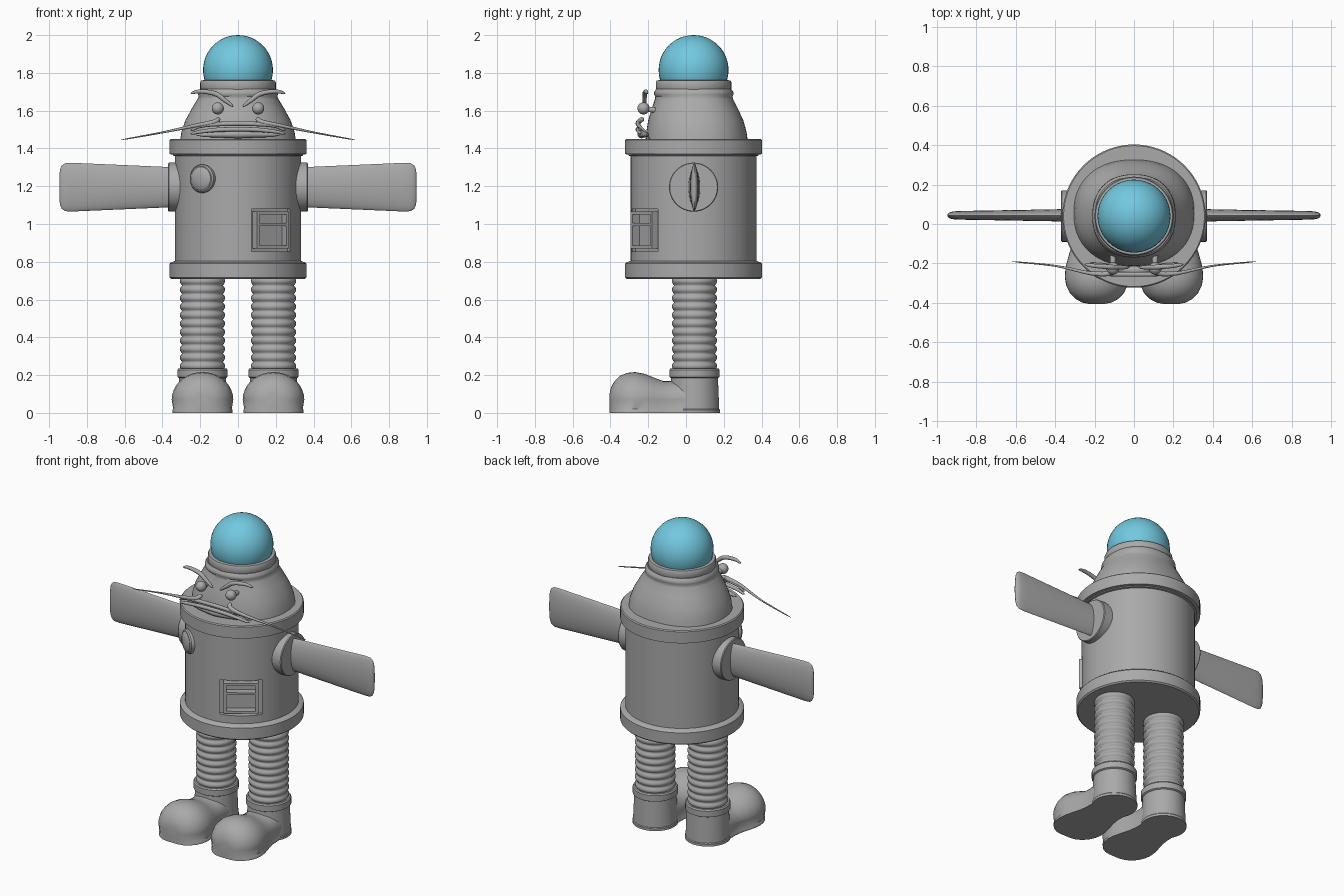
import bpy, bmesh, math
from mathutils import Matrix, Vector

if "Cube" in bpy.data.objects:
    bpy.data.objects.remove(bpy.data.objects["Cube"])

CY = 0.04                      # y of the body axis


def material(name, rgb):
    m = bpy.data.materials.new(name)
    m.diffuse_color = (*rgb, 1)
    m.use_nodes = True
    m.node_tree.nodes["Principled BSDF"].inputs["Base Color"].default_value = m.diffuse_color
    return m


GREY = material("metal grey", (0.40, 0.40, 0.40))
BLUE = material("dome blue", (0.17, 0.58, 0.74))


def finish(name, bm, mat=GREY, matrix=None, angle=35):
    if matrix:
        bm.transform(matrix)
    bmesh.ops.recalc_face_normals(bm, faces=bm.faces[:])
    me = bpy.data.meshes.new(name)
    bm.to_mesh(me)
    bm.free()
    me.materials.append(mat)
    me.shade_smooth()
    me.set_sharp_from_angle(angle=math.radians(angle))
    ob = bpy.data.objects.new(name, me)
    bpy.context.collection.objects.link(ob)
    return ob


def loft(name, rings, mat=GREY, matrix=None, angle=35):
    """Skin a list of closed rings and cap both ends."""
    bm = bmesh.new()
    vs = [[bm.verts.new(p) for p in r] for r in rings]
    n = len(vs[0])
    for a, b in zip(vs, vs[1:]):
        for i in range(n):
            j = (i + 1) % n
            bm.faces.new((a[i], a[j], b[j], b[i]))
    bm.faces.new(vs[0])
    bm.faces.new(vs[-1])
    return finish(name, bm, mat, matrix, angle)


def lathe(name, profile, matrix, n=48, angle=35):
    """Turn (radius, height) points round the z axis."""
    turn = [2 * math.pi * i / n for i in range(n)]
    rings = [[(r * math.cos(t), r * math.sin(t), z) for t in turn] for r, z in profile]
    return loft(name, rings, matrix=matrix, angle=angle)


def tube(name, pts, radii, smooth=5, n=10):
    """Round bar through points with a Catmull-Rom path and varying radius."""
    P = [Vector(p) for p in pts]
    E = [P[0] * 2 - P[1]] + P + [P[-1] * 2 - P[-2]]
    path = []
    for k in range(len(P) - 1):
        a, b, c, d = E[k:k + 4]
        for s in range(smooth):
            t = s / smooth
            p = 0.5 * (2 * b + (c - a) * t + (2 * a - 5 * b + 4 * c - d) * t * t
                       + (3 * b - a - 3 * c + d) * t ** 3)
            path.append((p, radii[k] + (radii[k + 1] - radii[k]) * t))
    path.append((P[-1], radii[-1]))
    path = [(path[0][0], path[0][1] * 0.4)] + path[1:-1] + [(path[-1][0], path[-1][1] * 0.4)]
    rings = []
    for i, (p, r) in enumerate(path):
        d = (path[min(i + 1, len(path) - 1)][0] - path[max(i - 1, 0)][0]).normalized()
        u = d.cross(Vector((0, 1, 0))).normalized()
        v = d.cross(u)
        rings.append([p + r * (math.cos(q) * u + math.sin(q) * v)
                      for q in (2 * math.pi * j / n for j in range(n))])
    return loft(name, rings, angle=60)


def on_body(a, r, z):
    """Frame on the body wall: local -y points outwards."""
    return Matrix.Translation((r * math.sin(a), CY - r * math.cos(a), z)) @ Matrix.Rotation(a, 4, 'Z')


def box(name, centre, size, frame):
    bm = bmesh.new()
    bmesh.ops.create_cube(bm, size=1)
    return finish(name, bm, GREY, frame @ Matrix.Translation(centre) @ Matrix.Diagonal((*size, 1)))


def ball(name, centre, r, mat):
    bm = bmesh.new()
    bmesh.ops.create_uvsphere(bm, u_segments=40, v_segments=24, radius=r)
    return finish(name, bm, mat, Matrix.Translation(centre), 60)


AXIS = Matrix.Translation((0, CY, 0))

# barrel body with two rims
body = lathe("body", [(.355, .71), (.363, .718), (.363, .79), (.355, .798), (.345, .80), (.333, .805),
                      (.333, 1.36), (.345, 1.362), (.345, 1.368), (.363, 1.37), (.363, 1.444), (.357, 1.45)],
             AXIS, n=72)

# recessed hatch cut in the body wall
hatch = on_body(math.radians(34), .308, .968)
cutter = box("hatch_cutter", (0, -.05, 0), (.245, .14, .225), hatch)
cutter.hide_render = True
mod = body.modifiers.new("hatch", 'BOOLEAN')
mod.operation, mod.object, mod.solver = 'DIFFERENCE', cutter, 'EXACT'
bpy.context.view_layer.objects.active = body
body.select_set(True)
bpy.ops.object.modifier_apply(modifier="hatch")
bpy.data.objects.remove(cutter)
body.data.set_sharp_from_angle(angle=math.radians(35))

# hatch frame: sides, top, middle and bottom bars
for s in (-1, 1):
    box("hatch_side_bar", (s * .094, .0, 0), (.016, .05, .195), hatch)
for z in (-.09, .03, .09):
    box("hatch_cross_bar", (0, .0, z), (.188, .05, .015), hatch)

# round chest button
lathe("chest_button", [(.075, -.04), (.075, .022), (.068, .03), (.062, .03), (.055, .036), (.02, .042)],
      on_body(math.radians(-34), .322, 1.24) @ Matrix.Rotation(math.pi / 2, 4, 'X'))

# head: rounded loft, flatter at the front
rings = []
for z, hw, yf, yb in ((1.44, .307, -.215, .327), (1.49, .299, -.21, .32), (1.55, .278, -.2, .303),
                      (1.61, .245, -.182, .275), (1.66, .215, -.165, .25), (1.675, .208, -.162, .246),
                      (1.685, .211, -.17, .252), (1.70, .208, -.168, .25), (1.715, .198, -.158, .238)):
    ring = []
    for i in range(56):
        c, s = math.cos(2 * math.pi * i / 56), math.sin(2 * math.pi * i / 56)
        e = 2 / 2.25
        ring.append((hw * math.copysign(abs(c) ** e, c),
                     (yf + yb) / 2 + (yb - yf) / 2 * math.copysign(abs(s) ** e, s), z))
    rings.append(ring)
loft("head", rings, angle=50)

# collar and dome
lathe("collar", [(.193, 1.70), (.2, 1.71), (.2, 1.75), (.195, 1.76), (.175, 1.762)], AXIS)
ball("dome", (0, CY, 1.815), .185, BLUE)

# frowning lips
for name, dz in (("upper_lip", .018), ("lower_lip", -.012)):
    tube(name, [(-.25, -.24, 1.485 + dz * .6), (-.19, -.25, 1.502 + dz), (-.08, -.255, 1.512 + dz),
                (.08, -.255, 1.512 + dz), (.19, -.25, 1.502 + dz), (.25, -.24, 1.485 + dz * .6)],
         [.007, .01, .012, .012, .01, .007])
tube("chin", [(-.22, -.2, 1.472), (0, -.235, 1.475), (.22, -.2, 1.472)], [.01, .022, .01])

ridges = 11
bellows = [(.108 + .012 * abs(math.sin(math.pi * i / 6)), .225 + .495 * i / (ridges * 6))
           for i in range(ridges * 6 + 1)]

for s, side in ((-1, "left"), (1, "right")):
    # eyes, brows and long whiskers
    ball(side + "_eye", (s * .107, -.225, 1.612), .032, GREY)
    tube(side + "_eye_stalk", [(s * .107, -.14, 1.60), (s * .107, -.22, 1.61)], [.015, .015])
    tube(side + "_brow", [(s * .25, -.205, 1.692), (s * .2, -.212, 1.702), (s * .12, -.218, 1.69),
                          (s * .07, -.22, 1.655), (s * .025, -.22, 1.622)],
         [.006, .011, .013, .012, .007])
    tube(side + "_whisker", [(s * .10, -.225, 1.56), (s * .125, -.25, 1.54), (s * .22, -.25, 1.522),
                             (s * .4, -.212, 1.485), (s * .62, -.19, 1.445)],
         [.012, .014, .01, .005, .003])

    # shoulder disc and flat paddle arm
    turn_x = Matrix.Translation((0, CY, 1.195)) @ Matrix.Rotation(s * math.pi / 2, 4, 'Y')
    lathe(side + "_shoulder", [(.13, .27), (.13, .365), (.126, .37)], turn_x)
    rings = []
    for x, hz, hy in ((.34, .105, .032), (.42, .109, .03), (.65, .119, .026), (.88, .129, .022),
                      (.915, .127, .02), (.933, .115, .016), (.942, .095, .01), (.945, .07, .004)):
        ring = []
        for i in range(28):
            t = 2 * math.pi * i / 28
            ring.append((s * x, CY + .004 + hy * math.copysign(abs(math.sin(t)) ** 1.3, math.sin(t)),
                         1.195 + hz * math.cos(t)))
        rings.append(ring)
    loft(side + "_arm", rings, angle=50)

    # ribbed leg and boot shaft with ankle ring
    at_leg = Matrix.Translation((s * .188, CY + .005, 0))
    lathe(side + "_leg", bellows, at_leg, n=36, angle=80)
    lathe(side + "_boot_shaft", [(.135, 0), (.135, .015), (.131, .02), (.124, .185), (.133, .19),
                                 (.133, .228), (.127, .236), (.11, .236)], at_leg)

    # bulbous boot toe, sections running from front to back
    rings = []
    for y, w, h in ((-.405, .04, .10), (-.398, .075, .132), (-.38, .108, .167), (-.35, .137, .196),
                    (-.31, .156, .212), (-.27, .163, .216), (-.22, .159, .207), (-.17, .146, .187),
                    (-.12, .131, .168), (-.07, .123, .168), (-.02, .122, .18), (.045, .122, .185)):
        half = [(w * .98, 0), (w * .98, .015), (w * .95, .02)]
        half += [(w * math.cos(t), .07 + (h - .07) * math.sin(t))
                 for t in (math.pi / 2 * k / 9 for k in range(9))]
        prof = half + [(0, h)] + [(-x, z) for x, z in reversed(half)]
        rings.append([(s * .188 + x, y, z) for x, z in prof])
    loft(side + "_boot_toe", rings, angle=50)
